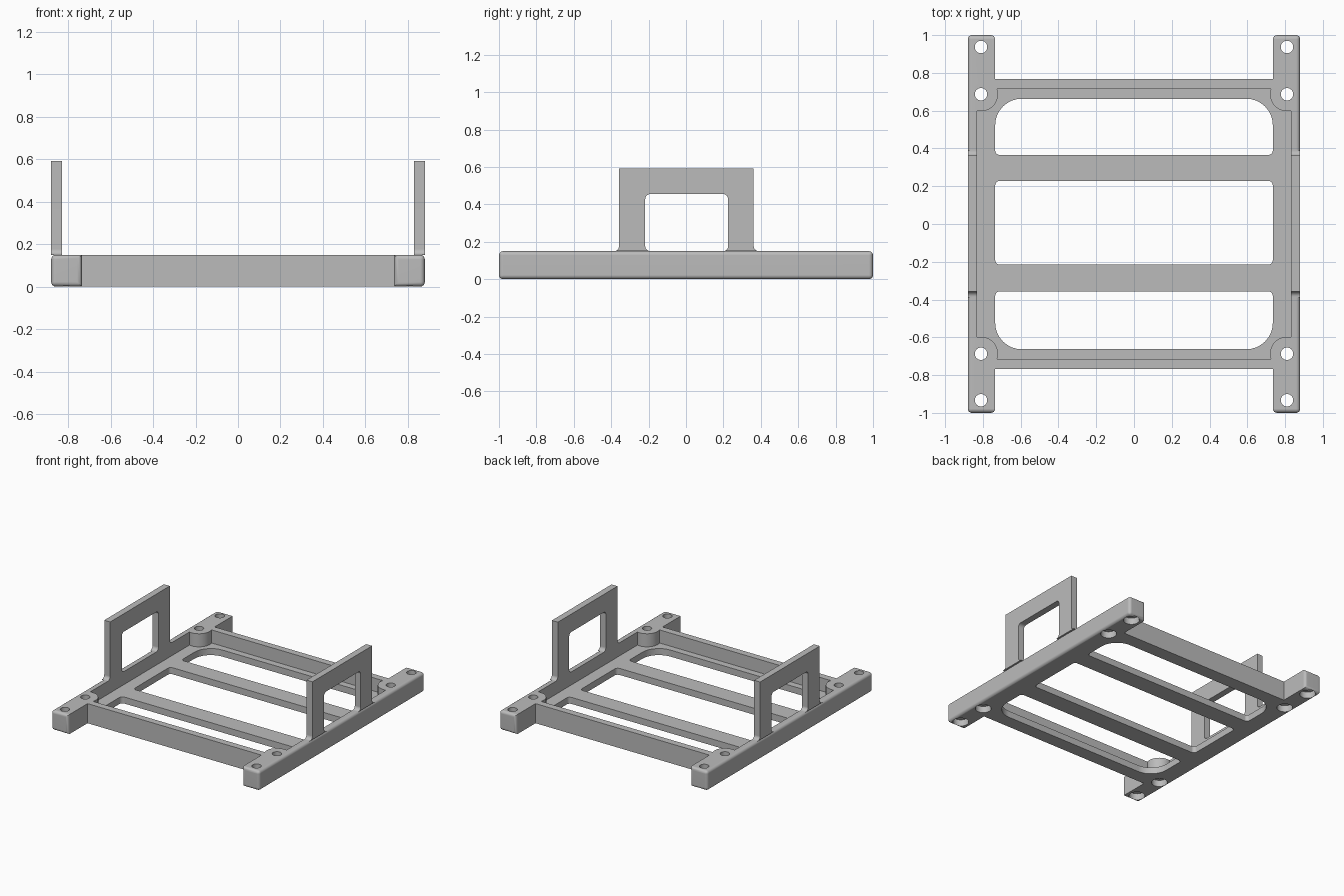
import bpy, bmesh, math
from mathutils import Vector

if "Cube" in bpy.data.objects:
    bpy.data.objects.remove(bpy.data.objects["Cube"])

grey = bpy.data.materials.new("plain grey")
grey.diffuse_color = (0.5, 0.5, 0.5, 1)
grey.use_nodes = True
grey.node_tree.nodes["Principled BSDF"].inputs["Base Color"].default_value = grey.diffuse_color


def fillet(corners, steps=8):
    """Turn (x, y, radius) corners into a closed outline with rounded corners."""
    out = []
    n = len(corners)
    for i, (x, y, r) in enumerate(corners):
        p = Vector((x, y))
        if r == 0:
            out.append(p)
            continue
        a = (Vector(corners[i - 1][:2]) - p).normalized()
        b = (Vector(corners[(i + 1) % n][:2]) - p).normalized()
        c = p + (a + b) * r          # all rounded corners are right angles
        for k in range(steps + 1):
            t = k / steps * math.pi / 2
            out.append(c - b * r * math.cos(t) - a * r * math.sin(t))
    return out


def circle(x, y, r, n=32):
    return [Vector((x + r * math.cos(2 * math.pi * k / n),
                    y + r * math.sin(2 * math.pi * k / n))) for k in range(n)]


def prism(name, outline, lo, hi, axis="z", bevel_rule=None):
    """Extrude an outline along z, or along x with the outline lying in y-z."""
    bm = bmesh.new()

    def place(p, h):
        return (p.x, p.y, h) if axis == "z" else (h, p.x, p.y)
    face = bm.faces.new([bm.verts.new(place(p, lo)) for p in outline])
    step = (0, 0, hi - lo) if axis == "z" else (hi - lo, 0, 0)
    new = bmesh.ops.extrude_face_region(bm, geom=[face], use_keep_orig=True)["geom"]
    bmesh.ops.translate(bm, vec=step,
                        verts=[v for v in new if isinstance(v, bmesh.types.BMVert)])
    bmesh.ops.recalc_face_normals(bm, faces=bm.faces)
    if bevel_rule:
        bmesh.ops.bevel(bm, geom=[e for e in bm.edges if bevel_rule(e)], offset=0.022,
                        segments=4, profile=0.5, affect="EDGES", clamp_overlap=True)
    mesh = bpy.data.meshes.new(name)
    bm.to_mesh(mesh)
    bm.free()
    mesh.materials.append(grey)
    ob = bpy.data.objects.new(name, mesh)
    bpy.context.collection.objects.link(ob)
    return ob


def activate(ob):
    bpy.ops.object.select_all(action="DESELECT")
    ob.select_set(True)
    bpy.context.view_layer.objects.active = ob


def cut(target, outline, lo, hi):
    cutter = prism("cutter", outline, lo, hi)
    cutter.hide_render = True
    mod = target.modifiers.new("cut", "BOOLEAN")
    mod.operation, mod.solver, mod.object = "DIFFERENCE", "EXACT", cutter
    activate(target)
    bpy.ops.object.modifier_apply(modifier=mod.name)
    bpy.data.objects.remove(cutter)


def finish(ob):
    activate(ob)
    bpy.ops.object.shade_smooth_by_angle(angle=math.radians(30))
    ob.modifiers.new("even shading", "WEIGHTED_NORMAL").keep_sharp = True


# Tray body with four protruding rail ends, rounded at the tips
W, RAIL, WALL, TOP = 0.88, 0.735, 0.767, 0.15
plan = [(W, -1), (W, 1), (RAIL, 1), (RAIL, WALL), (-RAIL, WALL), (-RAIL, 1),
        (-W, 1), (-W, -1), (-RAIL, -1), (-RAIL, -WALL), (RAIL, -WALL), (RAIL, -1)]
tray = prism("tray_frame", [Vector(p) for p in plan], 0, TOP,
             bevel_rule=lambda e: all(abs(v.co.y) > 0.999 for v in e.verts))

# Shallow pocket that leaves a round screw boss in each corner
PX, PY, BX, BY, BR = 0.83, 0.715, 0.81, 0.687, 0.09
a0 = math.pi + math.acos((PX - BX) / BR) + math.pi - math.pi
start = math.atan2(-math.sqrt(BR**2 - (PX - BX)**2), PX - BX)
end = math.atan2(PY - BY, -math.sqrt(BR**2 - (PY - BY)**2)) - 2 * math.pi
boss = [Vector((BX + BR * math.cos(start + (end - start) * k / 16),
                BY + BR * math.sin(start + (end - start) * k / 16))) for k in range(17)]
pocket = (boss + [Vector((-p.x, p.y)) for p in reversed(boss)]
          + [Vector((-p.x, -p.y)) for p in boss]
          + [Vector((p.x, -p.y)) for p in reversed(boss)])
cut(tray, pocket, 0.05, 0.3)

# Three floor openings, leaving two cross slats
OX, OY, BIG, SMALL = 0.735, 0.663, 0.14, 0.025
for y0, y1, r0, r1 in ((0.365, OY, SMALL, BIG), (-0.215, 0.228, SMALL, SMALL),
                       (-OY, -0.357, BIG, SMALL)):
    cut(tray, fillet([(-OX, y0, r0), (OX, y0, r0), (OX, y1, r1), (-OX, y1, r1)]), -0.1, 0.1)

# Screw holes, counterbored from below
for sx in (-1, 1):
    for y in (-0.933, -BY, BY, 0.937):
        cut(tray, circle(sx * BX, y, 0.033), -0.1, 0.3)
        cut(tray, circle(sx * BX, y, 0.056), -0.1, 0.05)
finish(tray)

# Upright handles with a window and flared feet
arch = fillet([(0.39, TOP, 0), (0.362, TOP, 0.027), (0.362, 0.592, 0), (-0.358, 0.592, 0),
               (-0.358, TOP, 0.027), (-0.39, TOP, 0), (-0.19, TOP, 0), (-0.218, TOP, 0.027),
               (-0.218, 0.455, 0.027), (0.225, 0.455, 0.027), (0.225, TOP, 0.027),
               (0.197, TOP, 0)])
for side, lo in (("left", -W), ("right", PX)):
    finish(prism(side + "_handle", arch, lo, lo + W - PX, axis="x"))
